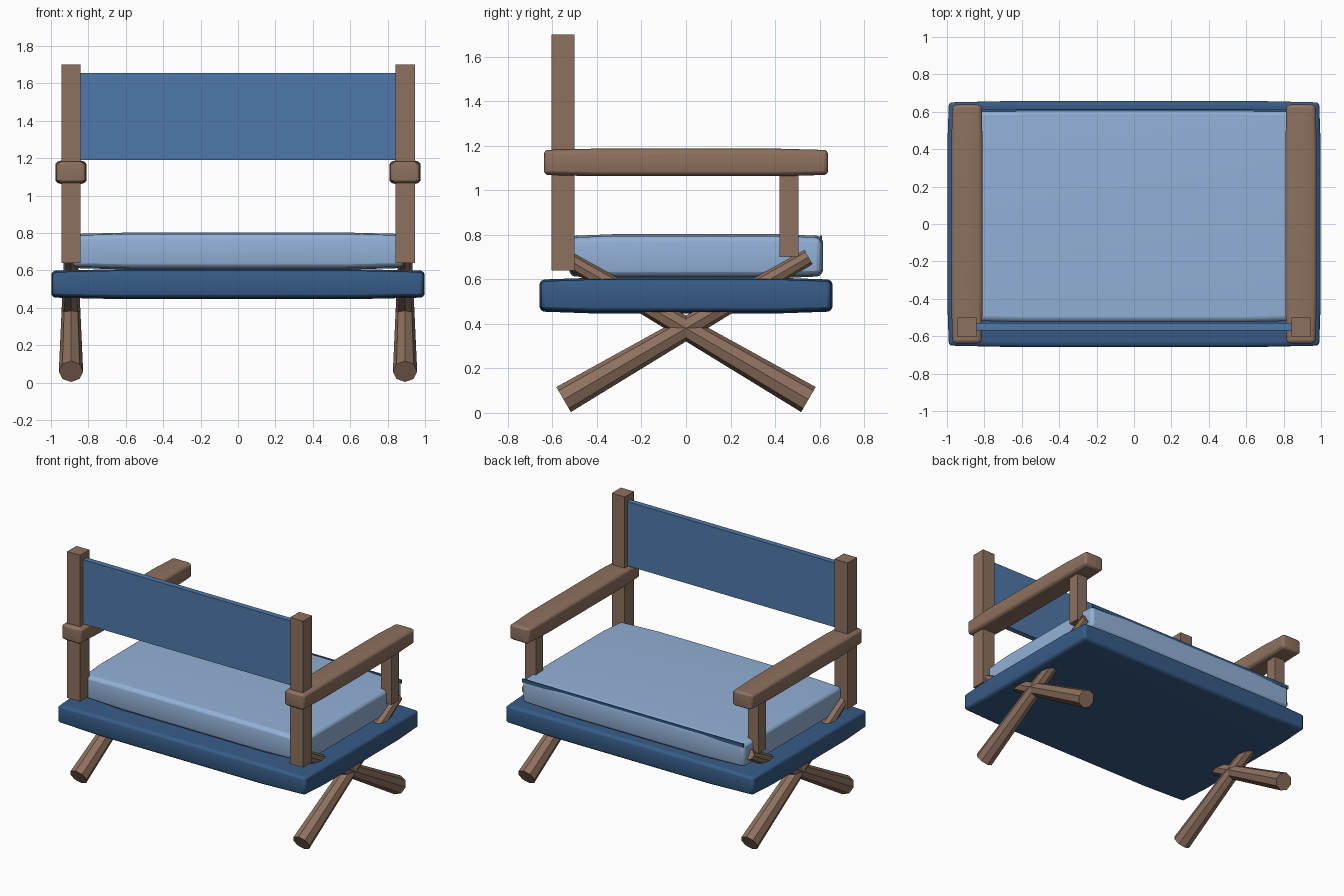
import bpy
import bmesh
from math import radians
from mathutils import Vector

cube = bpy.data.objects.get("Cube")
if cube:
    bpy.data.objects.remove(cube, do_unlink=True)


def material(name, rgb):
    mat = bpy.data.materials.new(name)
    mat.use_nodes = True
    mat.diffuse_color = (*rgb, 1)
    mat.node_tree.nodes["Principled BSDF"].inputs["Base Color"].default_value = (*rgb, 1)
    return mat


wood = material("brown wood", (0.27, 0.165, 0.115))
canvas = material("blue canvas", (0.08, 0.19, 0.40))
seat_blue = material("dark blue seat", (0.038, 0.105, 0.24))
cushion_blue = material("light blue cushion", (0.29, 0.44, 0.68))


def add_object(name, bm, mat):
    bmesh.ops.recalc_face_normals(bm, faces=bm.faces[:])
    mesh = bpy.data.meshes.new(name)
    bm.to_mesh(mesh)
    bm.free()
    mesh.materials.append(mat)
    obj = bpy.data.objects.new(name, mesh)
    bpy.context.collection.objects.link(obj)
    return obj


def box(name, low, high, mat, bulge=0, bevel=0):
    """Box between two corners; a bulge makes its faces swell in the middle."""
    low, high = Vector(low), Vector(high)
    center, half = (low + high) / 2, (high - low) / 2
    bm = bmesh.new()
    bmesh.ops.create_cube(bm, size=2)
    if bulge:
        bmesh.ops.subdivide_edges(bm, edges=bm.edges[:], cuts=2, use_grid_fill=True)
    for v in bm.verts:
        outer = [abs(c) > 0.9 for c in v.co]
        for i in range(3):
            if outer[i]:
                drop = bulge * (sum(outer) - 1)
                v.co[i] *= 1 - drop / half[i]
            else:
                v.co[i] *= 0.64 / 0.3333
            v.co[i] = center[i] + v.co[i] * half[i]
    obj = add_object(name, bm, mat)
    if bevel:
        mod = obj.modifiers.new("Rounded edges", "BEVEL")
        mod.width = bevel
        mod.segments = 3
        mod.limit_method = "ANGLE"
        mod.angle_limit = radians(40)
        bpy.ops.object.select_all(action="DESELECT")
        obj.select_set(True)
        bpy.context.view_layer.objects.active = obj
        bpy.ops.object.shade_smooth_by_angle(angle=radians(30))
    return obj


def leg(name, foot, top, mat):
    """Eight-sided leg that narrows towards the top."""
    foot, top = Vector(foot), Vector(top)
    axis = top - foot
    bm = bmesh.new()
    bmesh.ops.create_cone(bm, cap_ends=True, segments=8, radius1=0.065,
                          radius2=0.036, depth=axis.length)
    turn = Vector((0, 0, 1)).rotation_difference(axis).to_matrix()
    bmesh.ops.rotate(bm, verts=bm.verts[:], matrix=turn)
    bmesh.ops.translate(bm, verts=bm.verts[:], vec=(foot + top) / 2)
    return add_object(name, bm, mat)


# Seat, cushion with its piping, and the canvas back
box("seat", (-0.998, -0.658, 0.447), (0.998, 0.658, 0.607), seat_blue, 0.008, 0.018)
box("cushion", (-0.895, -0.525, 0.605), (0.895, 0.615, 0.803), cushion_blue, 0.008, 0.02)
box("cushion_piping", (-0.885, 0.602, 0.77), (0.885, 0.611, 0.796), seat_blue)
box("back_canvas", (-0.85, -0.57, 1.19), (0.85, -0.53, 1.655), canvas)

# Wooden frame, the same on both sides
for side, x in (("left", 0.893), ("right", -0.893)):
    box(side + "_back_post", (x - 0.052, -0.605, 0.64), (x + 0.052, -0.5, 1.7), wood)
    box(side + "_arm_post", (x - 0.043, 0.42, 0.7), (x + 0.043, 0.505, 1.12), wood)
    box(side + "_armrest", (x - 0.084, -0.638, 1.063), (x + 0.084, 0.638, 1.187),
        wood, 0.006, 0.022)
    for end, y in (("rear", -0.55), ("front", 0.55)):
        leg(side + "_" + end + "_leg", (x, y, 0.06), (x, -y, 0.7), wood)
